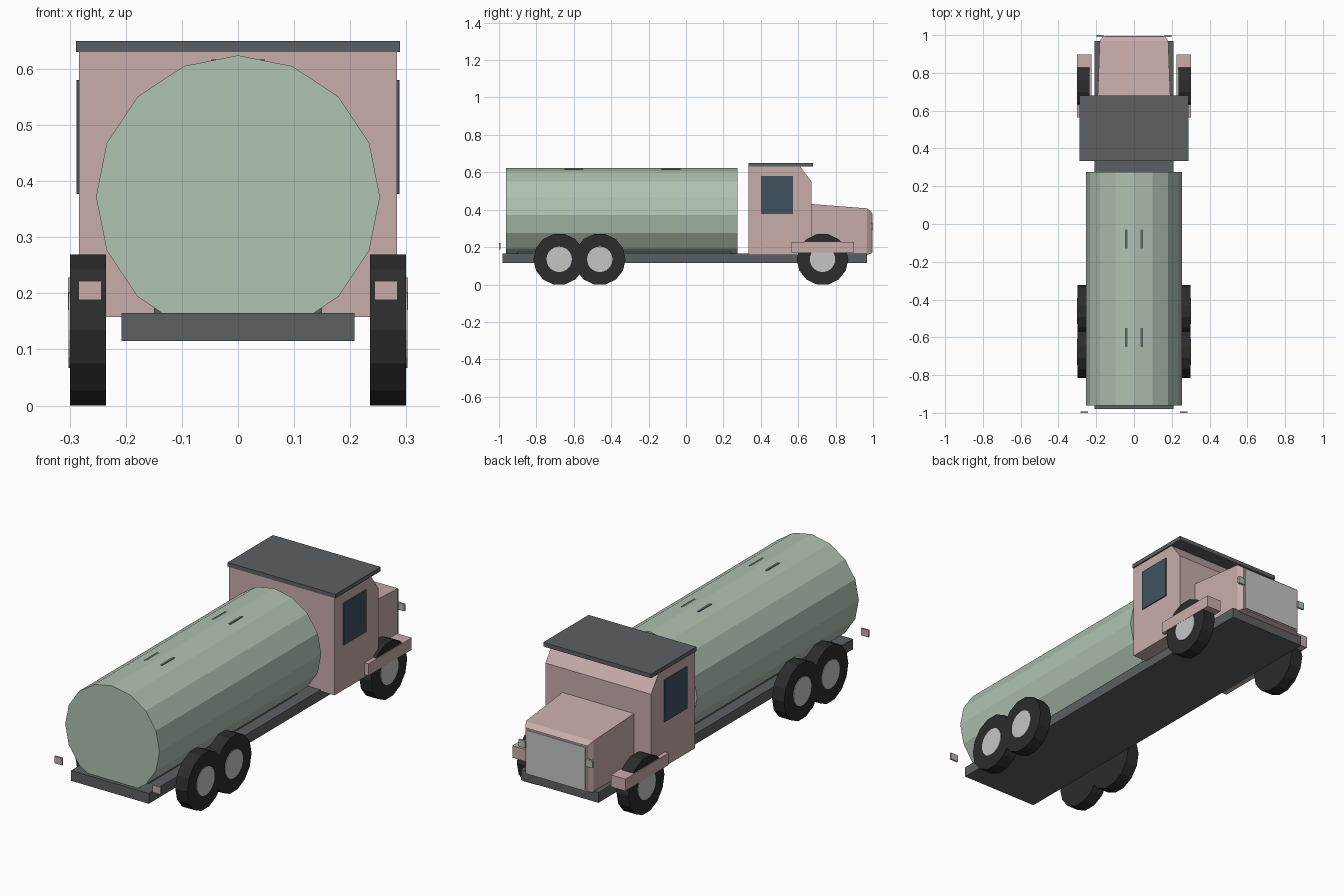
import bpy
import math

if "Cube" in bpy.data.objects:
    bpy.data.objects.remove(bpy.data.objects["Cube"], do_unlink=True)


def material(name, color):
    mat = bpy.data.materials.new(name)
    mat.use_nodes = True
    mat.diffuse_color = (*color, 1)
    mat.node_tree.nodes["Principled BSDF"].inputs["Base Color"].default_value = (*color, 1)
    return mat


pink = material("dusty pink", (0.58, 0.42, 0.41))
green = material("sage green", (0.43, 0.54, 0.44))
slate = material("slate gray", (0.107, 0.117, 0.123))
rubber = material("tyre black", (0.025, 0.025, 0.025))
silver = material("light gray", (0.56, 0.56, 0.56))
glass = material("window blue", (0.05, 0.083, 0.115))


def mesh_object(name, verts, faces, mat):
    mesh = bpy.data.meshes.new(name)
    mesh.from_pydata(verts, [], faces)
    mesh.materials.append(mat)
    obj = bpy.data.objects.new(name, mesh)
    bpy.context.collection.objects.link(obj)
    return obj


def loft(name, sections, mat):
    """Skin a list of equal-length vertex rings and cap both ends."""
    n = len(sections[0])
    verts = [v for ring in sections for v in ring]
    faces = [list(range(n))[::-1], list(range(len(verts) - n, len(verts)))]
    for s in range(len(sections) - 1):
        for i in range(n):
            j = (i + 1) % n
            faces.append([s * n + i, s * n + j, (s + 1) * n + j, (s + 1) * n + i])
    obj = mesh_object(name, verts, faces, mat)
    bpy.context.view_layer.objects.active = obj
    obj.select_set(True)
    bpy.ops.object.mode_set(mode="EDIT")
    bpy.ops.mesh.select_all(action="SELECT")
    bpy.ops.mesh.normals_make_consistent(inside=False)
    bpy.ops.object.mode_set(mode="OBJECT")
    obj.select_set(False)
    return obj


def box(name, x, y, z, mat):
    rings = [[(a, y[0], z[0]), (a, y[1], z[0]), (a, y[1], z[1]), (a, y[0], z[1])] for a in x]
    return loft(name, rings, mat)


def disc(name, sides, radius, x, y, z, mat, phase=0.0):
    """Cylinder lying along x."""
    angles = [phase + math.tau * i / sides for i in range(sides)]
    rings = [[(a, y + radius * math.cos(t), z + radius * math.sin(t)) for t in angles] for a in x]
    return loft(name, rings, mat)


# Chassis, tank and its cradle
box("chassis", (-0.208, 0.208), (-0.98, 0.968), (0.115, 0.165), slate)
box("tank_cradle", (-0.15, 0.15), (-0.9, 0.24), (0.16, 0.174), slate)
steps = [math.tau * i / 16 for i in range(16)]
loft("tank", [[(0.253 * math.sin(t), y, 0.372 + 0.252 * math.cos(t)) for t in steps]
              for y in (-0.962, 0.276)], green)
for label, y in (("rear", -0.6), ("front", -0.08)):
    box(label + "_tank_hatch", (-0.048, 0.048), (y - 0.05, y + 0.05), (0.58, 0.617), slate)

# Cab with sloped brow, and roof slab
profile = [(0.335, 0.158), (0.672, 0.158), (0.672, 0.548), (0.61, 0.632), (0.335, 0.632)]
loft("cab", [[(x, y, z) for y, z in profile] for x in (-0.283, 0.283)], pink)
box("roof", (-0.289, 0.289), (0.333, 0.68), (0.63, 0.65), slate)

# Tapered bonnet with bevelled nose
stations = [(0.66, 0.193, 0.158, 0.431), (0.968, 0.181, 0.158, 0.407), (0.992, 0.165, 0.166, 0.388)]
loft("bonnet", [[(-w, y, b), (w, y, b), (w, y, t), (-w, y, t)] for y, w, b, t in stations], pink)
box("grille", (-0.156, 0.156), (0.988, 0.996), (0.172, 0.38), silver)


def span(side, a, b):
    return sorted((side * a, side * b))


# Parts repeated on both sides
for side, label in ((1, "left"), (-1, "right")):
    box(label + "_window", span(side, 0.28, 0.288), (0.4, 0.573), (0.377, 0.58), glass)
    box(label + "_fender", span(side, 0.225, 0.303), (0.565, 0.897), (0.17, 0.228), pink)
    box(label + "_headlight", span(side, 0.162, 0.198), (0.99, 1.0), (0.292, 0.326), green)
    box(label + "_tail_light", span(side, 0.243, 0.284), (-1.0, -0.992), (0.188, 0.222), pink)
    for place, y in (("rear", -0.678), ("middle", -0.461), ("front", 0.73)):
        disc(f"{label}_{place}_tyre", 14, 0.138, span(side, 0.235, 0.299), y, 0.1346, rubber)
        disc(f"{label}_{place}_hub", 24, 0.068, span(side, 0.29, 0.302), y, 0.1346, silver)
